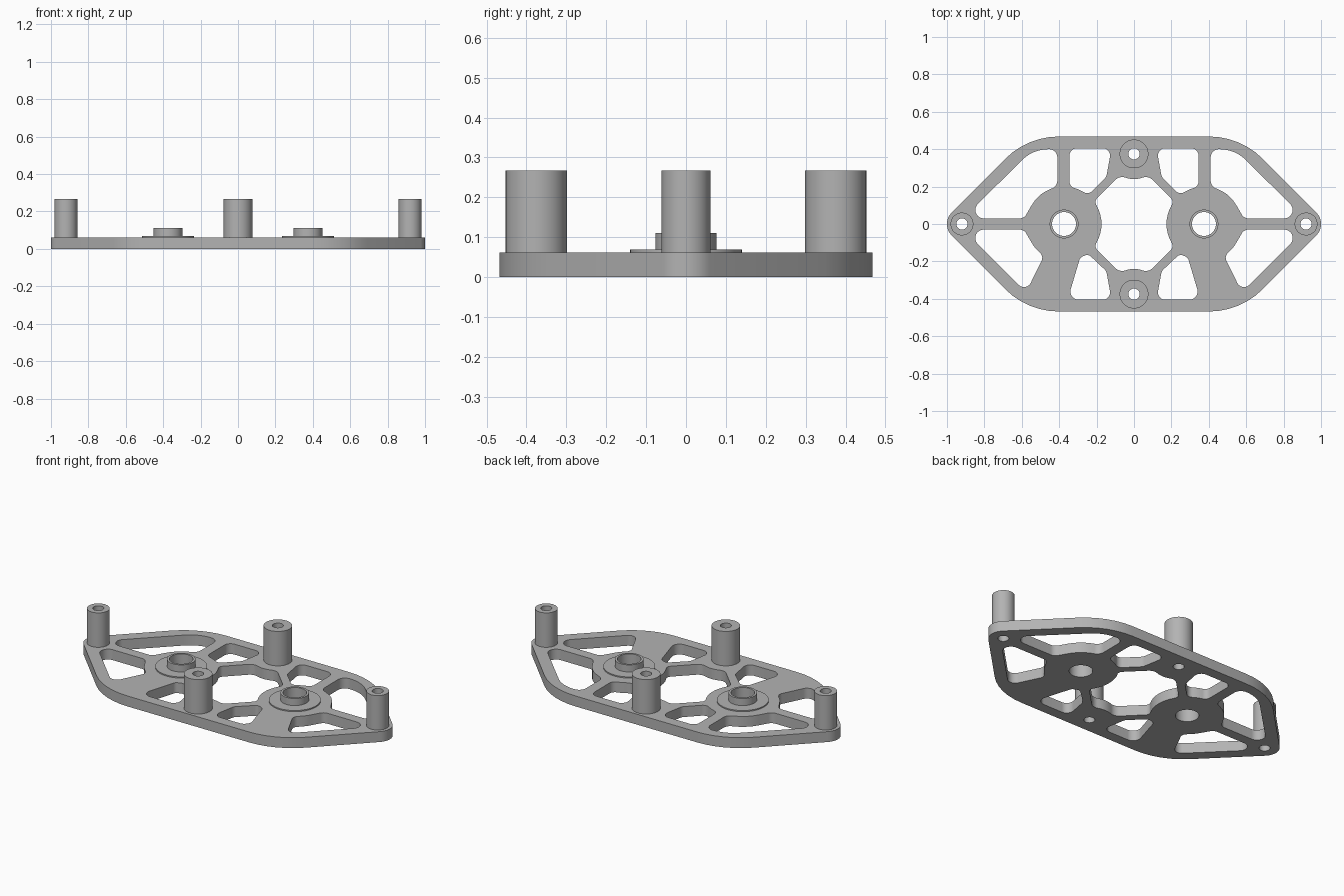
import bpy, bmesh, math
from mathutils import Vector

cube = bpy.data.objects.get("Cube")
if cube:
    bpy.data.objects.remove(cube)

GREY = (0.45, 0.45, 0.45, 1)
metal = bpy.data.materials.new("plain grey")
metal.use_nodes = True
metal.diffuse_color = GREY
metal.node_tree.nodes["Principled BSDF"].inputs["Base Color"].default_value = GREY

PLATE_TOP = 0.062
HUB_X, END_X, SIDE_Y = 0.374, 0.92, 0.375


def rounded(corners):
    """Closed outline from (x, y, fillet radius) corners."""
    out = []
    n = len(corners)
    for i, (x, y, r) in enumerate(corners):
        p = Vector((x, y))
        a = (Vector(corners[i - 1][:2]) - p).normalized()
        b = (Vector(corners[(i + 1) % n][:2]) - p).normalized()
        half = a.angle(b) / 2
        centre = p + (a + b).normalized() * (r / math.sin(half))
        start = p + a * (r / math.tan(half)) - centre
        sweep = start.angle_signed(p + b * (r / math.tan(half)) - centre)
        steps = max(4, int(abs(sweep) / 0.12))
        t0 = math.atan2(start.y, start.x)
        for k in range(steps + 1):
            t = t0 - sweep * k / steps
            out.append((centre.x + r * math.cos(t), centre.y + r * math.sin(t)))
    return out


def circle(x, y, r, n=48):
    return [(x + r * math.cos(math.tau * k / n), y + r * math.sin(math.tau * k / n))
            for k in range(n)]


def mirror(loop, sx, sy=1):
    return [(x * sx, y * sy) for x, y in loop]


def extrude(name, loops, z0, z1):
    """Solid between z0 and z1; inner loops become holes."""
    curve = bpy.data.curves.new(name, 'CURVE')
    curve.dimensions = '2D'
    curve.fill_mode = 'BOTH'
    curve.extrude = (z1 - z0) / 2
    for loop in loops:
        spline = curve.splines.new('POLY')
        spline.points.add(len(loop) - 1)
        for pt, (x, y) in zip(spline.points, loop):
            pt.co = (x, y, 0, 1)
        spline.use_cyclic_u = True
    temp = bpy.data.objects.new(name + " profile", curve)
    bpy.context.collection.objects.link(temp)
    dg = bpy.context.evaluated_depsgraph_get()
    mesh = bpy.data.meshes.new_from_object(temp.evaluated_get(dg))
    bpy.data.objects.remove(temp)
    bpy.data.curves.remove(curve)
    bm = bmesh.new()
    bm.from_mesh(mesh)
    bmesh.ops.remove_doubles(bm, verts=bm.verts, dist=1e-5)
    bmesh.ops.translate(bm, verts=bm.verts, vec=(0, 0, (z0 + z1) / 2))
    bmesh.ops.recalc_face_normals(bm, faces=bm.faces)
    bm.to_mesh(mesh)
    bm.free()
    mesh.materials.clear()
    mesh.materials.append(metal)
    obj = bpy.data.objects.new(name, mesh)
    bpy.context.collection.objects.link(obj)
    bpy.ops.object.select_all(action='DESELECT')
    obj.select_set(True)
    bpy.context.view_layer.objects.active = obj
    bpy.ops.object.shade_smooth_by_angle(angle=math.radians(30))
    return obj


# Plate rim
rim = rounded([(1.035, 0, 0.085), (0.57, 0.468, 0.41), (-0.57, 0.468, 0.41),
               (-1.035, 0, 0.085), (-0.57, -0.468, 0.41), (0.57, -0.468, 0.41)])

# Central opening, bulged in by the hubs and side bosses
quarter = [(-0.213, 0.122, 0.03), (-0.076, 0.259, 0.05)]
left_up = quarter + [(0, 0.231, 0.135)]
right_up = [(-x, y, r) for x, y, r in reversed(quarter)]
upper = left_up + right_up + [(0.143, 0, 0.2)]
lower = [(-x, -y, r) for x, y, r in upper]
centre_opening = rounded(upper + lower)

# Lightening windows on one side
windows = [
    # upper outer
    [(-0.41, 0.40, 0.045), (-0.54, 0.40, 0.2), (-0.912, 0.03, 0.045),
     (-0.588, 0.03, 0.04), (-0.513, 0.16, 0.2), (-0.41, 0.202, 0.045)],
    # lower outer
    [(-0.912, -0.03, 0.045), (-0.577, -0.365, 0.04), (-0.483, -0.174, 0.035),
     (-0.534, -0.123, 0.2), (-0.588, -0.03, 0.04)],
    # upper inner
    [(-0.345, 0.405, 0.04), (-0.345, 0.201, 0.035), (-0.289, 0.183, 0.2),
     (-0.245, 0.155, 0.035), (-0.148, 0.252, 0.04), (-0.12, 0.405, 0.04)],
    # lower inner
    [(-0.355, -0.405, 0.045), (-0.288, -0.18, 0.025), (-0.245, -0.16, 0.03),
     (-0.148, -0.252, 0.04), (-0.12, -0.405, 0.04)],
]
plate = [rim, centre_opening]
for corners in windows:
    loop = rounded(corners)
    plate += [loop, mirror(loop, -1)]

# Posts and hubs, with bores running through the plate
posts = [("left_end_post", END_X, 0, 0.061), ("right_end_post", -END_X, 0, 0.061),
         ("back_post", 0, SIDE_Y, 0.077), ("front_post", 0, -SIDE_Y, 0.077)]
for name, x, y, r in posts:
    bore = circle(x, y, 0.03)
    plate.append(bore)
    extrude(name, [circle(x, y, r), bore], PLATE_TOP, 0.267)

for side, x in (("left", HUB_X), ("right", -HUB_X)):
    bore = circle(x, 0, 0.064)
    plate.append(bore)
    extrude(side + "_hub_shoulder", [circle(x, 0, 0.14), bore], PLATE_TOP, 0.069)
    extrude(side + "_hub_collar", [circle(x, 0, 0.077), bore], PLATE_TOP, 0.111)

extrude("base_plate", plate, 0, PLATE_TOP)
